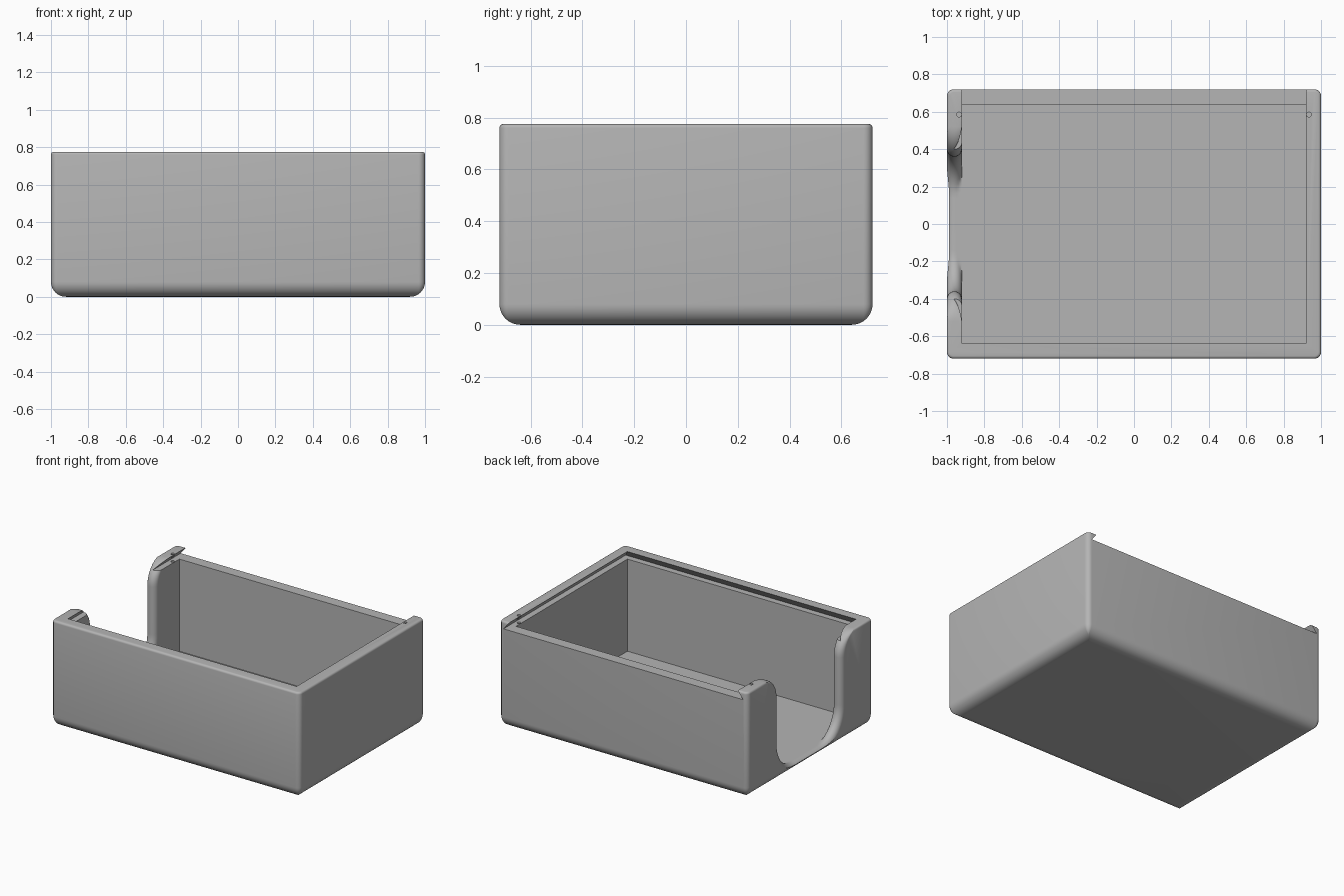
import bpy, bmesh
from math import sin, cos, pi, radians, sqrt

cube = bpy.data.objects.get("Cube")
if cube:
    bpy.data.objects.remove(cube, do_unlink=True)

HX, HY, TOP = 1.0, 0.72, 0.775     # outer half sizes and height
WALL, FLOOR, LEDGE = 0.08, 0.05, 0.72

grey = bpy.data.materials.new("plain grey")
grey.use_nodes = True
grey.diffuse_color = (0.46, 0.46, 0.46, 1)
grey.node_tree.nodes["Principled BSDF"].inputs["Base Color"].default_value = grey.diffuse_color


def loft(name, rings):
    """Closed solid through a list of equal-length point rings."""
    bm = bmesh.new()
    rows = [[bm.verts.new(p) for p in ring] for ring in rings]
    n = len(rows[0])
    for a, b in zip(rows, rows[1:]):
        for i in range(n):
            j = (i + 1) % n
            bm.faces.new((a[i], a[j], b[j], b[i]))
    bm.faces.new(rows[0])
    bm.faces.new(rows[-1])
    bmesh.ops.recalc_face_normals(bm, faces=bm.faces)
    mesh = bpy.data.meshes.new(name)
    bm.to_mesh(mesh)
    bm.free()
    mesh.materials.append(grey)
    obj = bpy.data.objects.new(name, mesh)
    bpy.context.collection.objects.link(obj)
    return obj


def rounded_rect(inset, z, radius=0.035, steps=6):
    r = max(radius - inset, 0.004)
    pts = []
    for k, (sx, sy) in enumerate([(1, 1), (-1, 1), (-1, -1), (1, -1)]):
        for i in range(steps + 1):
            a = (k + i / steps) * pi / 2
            pts.append((sx * (HX - inset - r) + r * cos(a),
                        sy * (HY - inset - r) + r * sin(a), z))
    return pts


def rect(x, y0, y1, z):
    return [(-x, y0, z), (x, y0, z), (x, y1, z), (-x, y1, z)]


def cut(target, cutter):
    cutter.hide_render = True
    mod = target.modifiers.new("cut", "BOOLEAN")
    mod.operation = "DIFFERENCE"
    mod.solver = "EXACT"
    mod.object = cutter
    bpy.ops.object.select_all(action="DESELECT")
    bpy.context.view_layer.objects.active = target
    target.select_set(True)
    bpy.ops.object.modifier_apply(modifier=mod.name)
    bpy.data.objects.remove(cutter, do_unlink=True)


# Outer shell: wide rounding at the bottom, narrow at the rim
rings = []
R, r = 0.08, 0.015
for i in range(11):
    a = i / 10 * pi / 2
    rings.append(rounded_rect(R * (1 - sin(a)), R * (1 - cos(a))))
for i in range(5):
    a = i / 4 * pi / 2
    rings.append(rounded_rect(r * (1 - cos(a)), TOP - r + r * sin(a)))
box = loft("open_box", rings)

# Inner cavity
ix, iy = HX - WALL, HY - WALL
cut(box, loft("cavity_cutter", [rect(ix, -iy, iy, FLOOR), rect(ix, -iy, iy, TOP + 0.05)]))

# Dovetail slot for a sliding lid, open at the back
depth, rise = 0.045, TOP - LEDGE
cut(box, loft("lid_slot_cutter", [
    rect(ix + depth, -iy - depth, HY + 0.1, LEDGE),
    rect(ix, -iy, HY + 0.1, TOP),
    rect(ix, -iy, HY + 0.1, TOP + 0.05)]))

# Small catch holes in the lips
for side in (-1, 1):
    circle = [(side * 0.935 + 0.013 * cos(i * pi / 8), 0.585 + 0.013 * sin(i * pi / 8))
              for i in range(16)]
    cut(box, loft("catch_cutter", [[(x, y, z) for x, y in circle] for z in (LEDGE - 0.02, TOP + 0.05)]))


# Scoop in the right wall, with a rounded edge all along it
def scoop_ring(x, d, inner):
    flare, fillet, half = 0.16, 0.22, 0.36
    side = [(half + flare, TOP + 0.08)]
    for i in range(13):
        t = i / 12
        a = pi / 2 * (1 + t)
        q = flare - d * sin(t * pi / 2)
        side.append((half + flare + q * cos(a), TOP - flare + flare * sin(a)
                     - (flare - q) * sin(a)))
    for i in range(15):
        a = -i / 14 * pi / 2
        q = fillet + d
        side.append((half - fillet + q * cos(a), FLOOR + fillet + q * sin(a)))
    if inner:
        side = [(y, max(z, FLOOR + 0.001)) for y, z in side]
    return [(x, y, z) for y, z in side] + [(x, -y, z) for y, z in reversed(side)]


edge = WALL / 2
rings = [scoop_ring(-HX - 0.05, edge, False)]
for i in range(13):
    a = (i / 12 - 0.5) * pi
    rings.append(scoop_ring(-HX + edge + edge * sin(a), edge * (1 - cos(a)), i >= 6))
rings.append(scoop_ring(-ix + 0.03, edge, True))
cut(box, loft("scoop_cutter", rings))

bpy.ops.object.select_all(action="DESELECT")
box.select_set(True)
bpy.context.view_layer.objects.active = box
bpy.ops.object.shade_smooth_by_angle(angle=radians(30))
